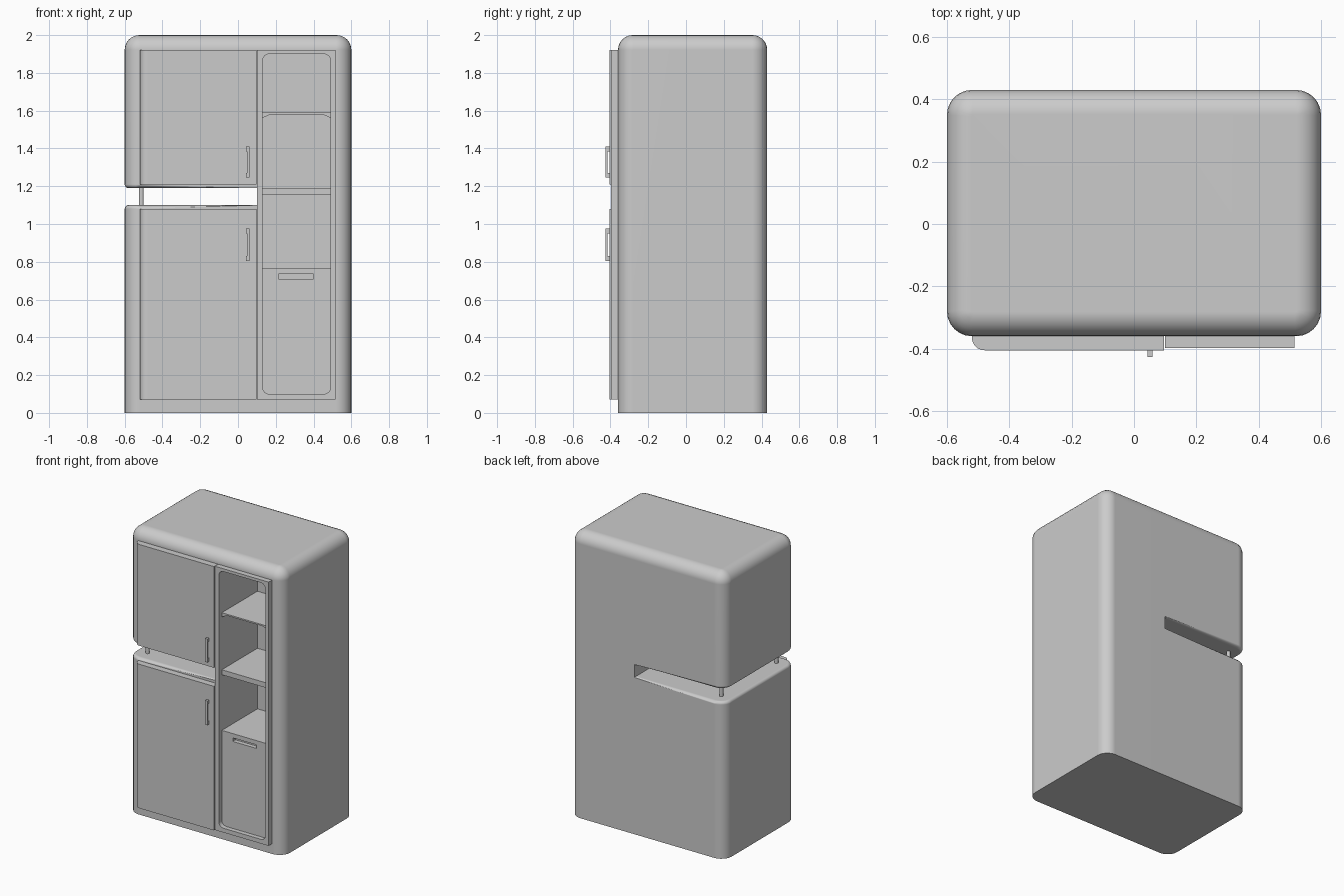
import bpy, bmesh, math

if "Cube" in bpy.data.objects:
    bpy.data.objects.remove(bpy.data.objects["Cube"])


def prism(bm, pts, y0, y1):
    """Extrude an (x, z) outline from y0 to y1."""
    f = bm.faces.new([bm.verts.new((x, y0, z)) for x, z in pts])
    r = bmesh.ops.extrude_face_region(bm, geom=[f])
    for v in r["geom"]:
        if isinstance(v, bmesh.types.BMVert):
            v.co.y = y1


def rect(x0, x1, z0, z1):
    return [(x0, z0), (x1, z0), (x1, z1), (x0, z1)]


def bevel(bm, test, offset, segs=6):
    """Round the edges whose two end points and direction pass the test."""
    edges = [e for e in bm.edges if test(e.verts[0].co, e.verts[1].co)]
    bmesh.ops.bevel(bm, geom=edges, offset=offset, segments=segs, profile=0.5, affect='EDGES')


def finish(bm, name):
    bmesh.ops.recalc_face_normals(bm, faces=bm.faces)
    me = bpy.data.meshes.new(name)
    bm.to_mesh(me)
    bm.free()
    ob = bpy.data.objects.new(name, me)
    bpy.context.collection.objects.link(ob)
    return ob


def solid(name, pts, y0, y1):
    bm = bmesh.new()
    prism(bm, pts, y0, y1)
    return finish(bm, name)


def activate(ob):
    bpy.ops.object.select_all(action='DESELECT')
    ob.select_set(True)
    bpy.context.view_layer.objects.active = ob


def cut(ob, cutter):
    activate(ob)
    m = ob.modifiers.new("cut", 'BOOLEAN')
    m.operation, m.solver, m.object = 'DIFFERENCE', 'EXACT', cutter
    bpy.ops.object.modifier_apply(modifier=m.name)


def smooth(ob):
    activate(ob)
    bpy.ops.object.shade_smooth_by_angle(angle=math.radians(35))
    m = ob.modifiers.new("normals", 'WEIGHTED_NORMAL')
    m.keep_sharp = True


def near(a, b):
    return abs(a - b) < 1e-4


# cabinet body: C-shaped outline with the open slot on the left
F, B, LO, HI, SX = -0.36, 0.43, 1.10, 1.19, 0.10
bm = bmesh.new()
prism(bm, [(-0.6, 0), (0.6, 0), (0.6, 2), (-0.6, 2), (-0.6, HI), (SX, HI), (SX, LO), (-0.6, LO)], F, B)
bmesh.ops.bisect_plane(bm, geom=bm.verts[:] + bm.edges[:] + bm.faces[:],
                       plane_co=(SX, 0, 0), plane_no=(1, 0, 0))
bmesh.ops.recalc_face_normals(bm, faces=bm.faces)
bevel(bm, lambda a, b: near(abs(a.x), 0.6) and near(a.x, b.x) and near(a.y, b.y), 0.08)
rim = {e for e in bm.edges if len(e.link_faces) == 2 and e.calc_face_angle(0) > 1.5}
top = [e for e in rim if all(near(v.co.z, 2) for v in e.verts)]
bmesh.ops.bevel(bm, geom=top, offset=0.078, segments=6, profile=0.5, affect='EDGES')
lips = [e for e in bm.edges if e.calc_face_angle(0) > 1.5
        and any(all(near(v.co.z, h) for v in e.verts) for h in (LO, HI))
        and not all(near(v.co.x, SX) for v in e.verts)]
bmesh.ops.bevel(bm, geom=lips, offset=0.02, segments=4, profile=0.5, affect='EDGES')
body = finish(bm, "cabinet_body")

# raised surround of the open shelving
surround = solid("shelf_surround", rect(0.10, 0.515, 0.07, 1.92), -0.397, -0.35)

# niche cutter with rounded corners
bm = bmesh.new()
prism(bm, rect(0.13, 0.49, 0.10, 1.90), -0.5, 0.03)
bevel(bm, lambda a, b: near(a.x, b.x) and near(a.z, b.z), 0.035)
niche = finish(bm, "niche_cutter")
niche.hide_render = True
for ob in (body, surround):
    cut(ob, niche)
    smooth(ob)
bpy.data.objects.remove(niche)

# shelves
solid("upper_shelf", [(0.128, 1.59), (0.492, 1.59), (0.492, 1.56), (0.45, 1.58),
                      (0.17, 1.58), (0.128, 1.56)], -0.365, 0.035)
solid("middle_shelf", rect(0.128, 0.492, 1.155, 1.19), -0.365, 0.035)

# bin below the shelves with a finger slot
bin_box = solid("lower_bin", rect(0.128, 0.492, 0.095, 0.765), -0.365, 0.035)
slot = solid("slot_cutter", rect(0.215, 0.40, 0.71, 0.735), -0.5, -0.335)
slot.hide_render = True
cut(bin_box, slot)
bpy.data.objects.remove(slot)

# doors with a rounded hinge-side edge, and their handles
for name, z0, z1, h0, h1 in (("upper", 1.21, 1.92, 1.245, 1.41), ("lower", 0.07, 1.08, 0.805, 0.975)):
    bm = bmesh.new()
    prism(bm, rect(-0.52, 0.097, z0, z1), -0.405, -0.35)
    bevel(bm, lambda a, b: near(a.x, -0.52) and near(b.x, -0.52) and near(a.y, -0.405)
          and near(b.y, -0.405), 0.04)
    smooth(finish(bm, name + "_door"))
    bm = bmesh.new()
    prism(bm, rect(0.048, 0.06, h0 + 0.01, h1 - 0.01), -0.426, -0.416)
    for z in (h0, h1 - 0.025):
        prism(bm, rect(0.043, 0.06, z, z + 0.025), -0.426, -0.40)
    finish(bm, name + "_handle")

# hinge pins across the slot
for name, y in (("front", -0.27), ("back", 0.34)):
    bpy.ops.mesh.primitive_cylinder_add(vertices=16, radius=0.013, depth=0.11,
                                        location=(-0.512, y, (LO + HI) / 2))
    pin = bpy.context.object
    pin.name = name + "_hinge_pin"
    smooth(pin)
